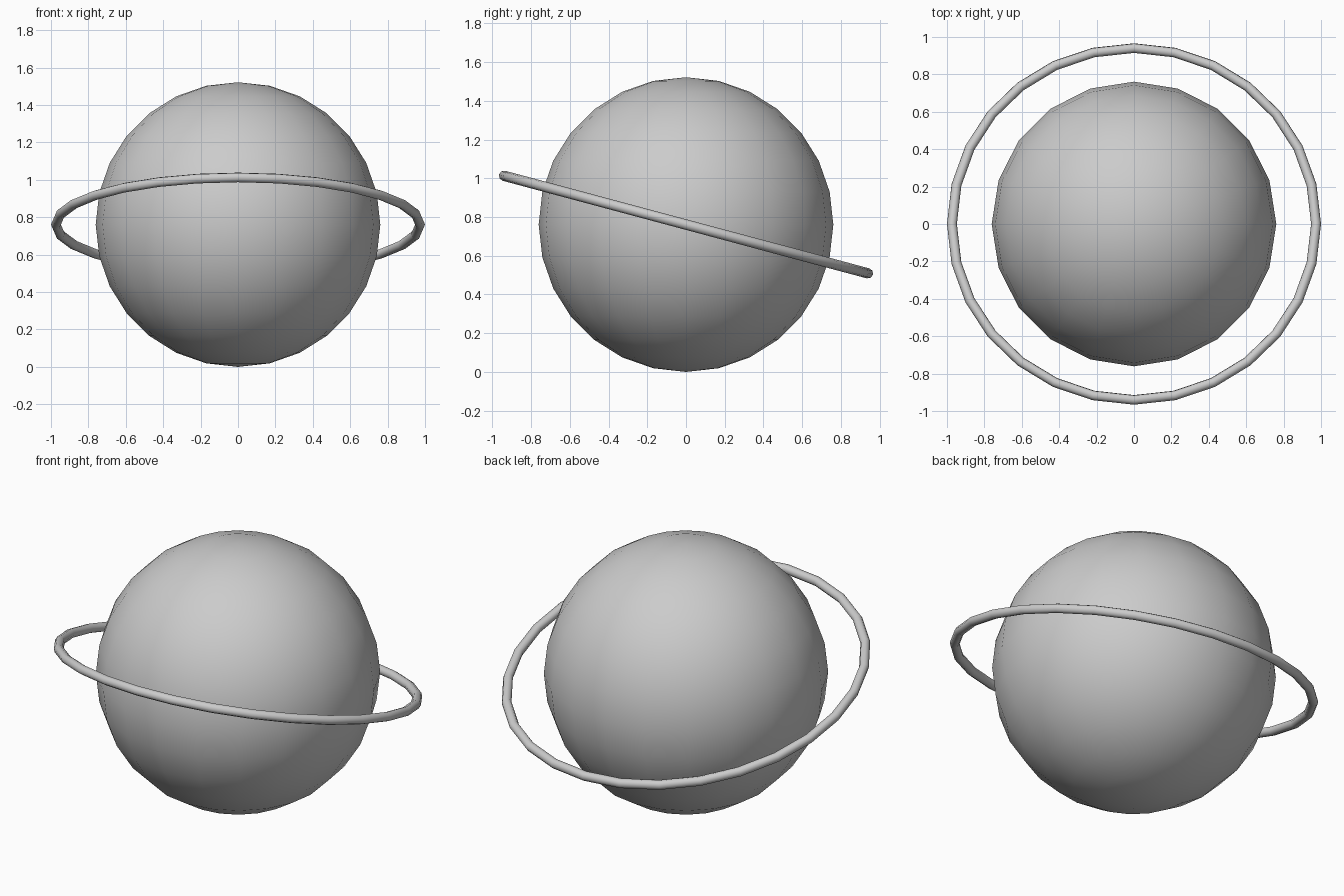
import bpy
import math

if "Cube" in bpy.data.objects:
    bpy.data.objects.remove(bpy.data.objects["Cube"])

R = 0.761            # globe radius
RING, TUBE = 0.9735, 0.0265


def finish(name):
    obj = bpy.context.object
    obj.name = name
    bpy.ops.object.shade_smooth()
    return obj


# Large globe resting on the ground
bpy.ops.mesh.primitive_uv_sphere_add(segments=20, ring_count=14, radius=R,
                                     location=(0, 0, R))
finish("globe")

# Thin orbit ring, raised towards the front
bpy.ops.mesh.primitive_torus_add(major_segments=28, minor_segments=8,
                                 major_radius=RING, minor_radius=TUBE,
                                 location=(0, 0, R),
                                 rotation=(math.radians(-15), 0, 0))
finish("orbit_ring")
